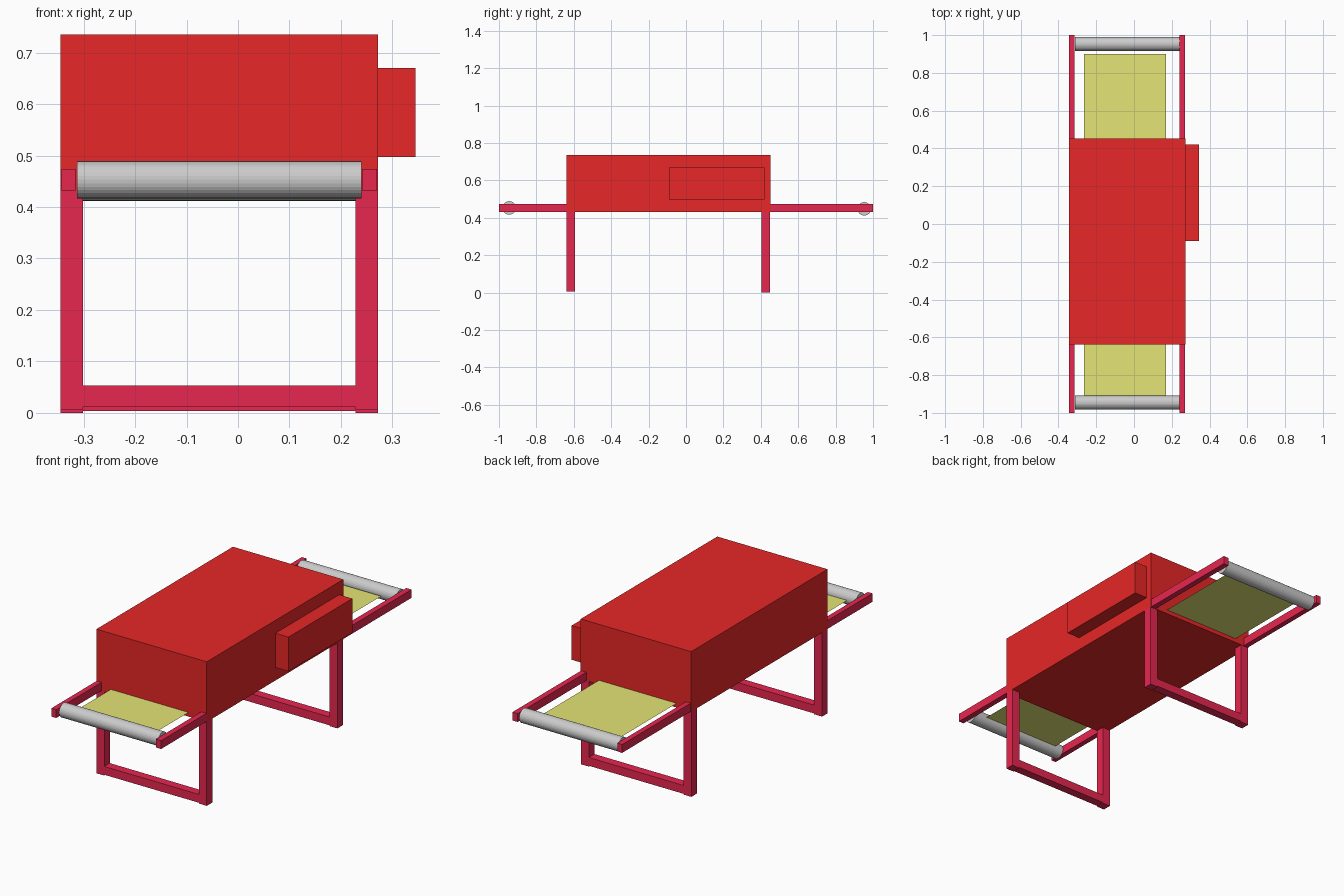
import bpy
import math

if "Cube" in bpy.data.objects:
    bpy.data.objects.remove(bpy.data.objects["Cube"])


def material(name, color):
    m = bpy.data.materials.new(name)
    m.diffuse_color = (*color, 1)
    m.use_nodes = True
    m.node_tree.nodes["Principled BSDF"].inputs["Base Color"].default_value = m.diffuse_color
    return m


RED = material("red_body", (0.8, 0.02, 0.02))
CRIMSON = material("crimson_frame", (0.8, 0.02, 0.08))
YELLOW = material("yellow_belt", (0.78, 0.78, 0.18))


def box(name, x, y, z, mat):
    """Box from (min, max) ranges along each axis."""
    bpy.ops.mesh.primitive_cube_add(size=1, location=[sum(r) / 2 for r in (x, y, z)])
    o = bpy.context.object
    o.name = name
    o.scale = [r[1] - r[0] for r in (x, y, z)]
    bpy.ops.object.transform_apply(location=False, rotation=False, scale=True)
    o.data.materials.append(mat)


# housing and side control box
box("housing", (-0.345, 0.272), (-0.638, 0.452), (0.431, 0.735), RED)
box("control_box", (0.272, 0.345), (-0.09, 0.42), (0.497, 0.67), RED)

# U-shaped leg frames
for end, y, foot in (("front", (-0.638, -0.594), 0.007), ("back", (0.405, 0.45), 0.0)):
    box(end + "_left_leg", (-0.345, -0.301), y, (foot, 0.432), CRIMSON)
    box(end + "_right_leg", (0.228, 0.272), y, (foot, 0.432), CRIMSON)
    box(end + "_cross_bar", (-0.306, 0.229), y, (foot + 0.004, foot + 0.046), CRIMSON)

# rails and roller at each end
for end, y, roller_y, roller_z in (("front", (-1.0, -0.63), -0.945, 0.453),
                                   ("back", (0.445, 1.0), 0.953, 0.448)):
    box(end + "_left_rail", (-0.343, -0.316), y, (0.432, 0.474), CRIMSON)
    box(end + "_right_rail", (0.241, 0.27), y, (0.432, 0.474), CRIMSON)
    bpy.ops.mesh.primitive_cylinder_add(vertices=32, radius=0.036, depth=0.553,
                                        location=(-0.0365, roller_y, roller_z),
                                        rotation=(0, math.pi / 2, 0))
    bpy.context.object.name = end + "_roller"

# conveyor belt sheet running through the housing
bpy.ops.mesh.primitive_plane_add(size=1, location=(-0.047, -0.005, 0.452))
belt = bpy.context.object
belt.name = "belt"
belt.scale = (0.435, 1.81, 1)
belt.data.materials.append(YELLOW)
